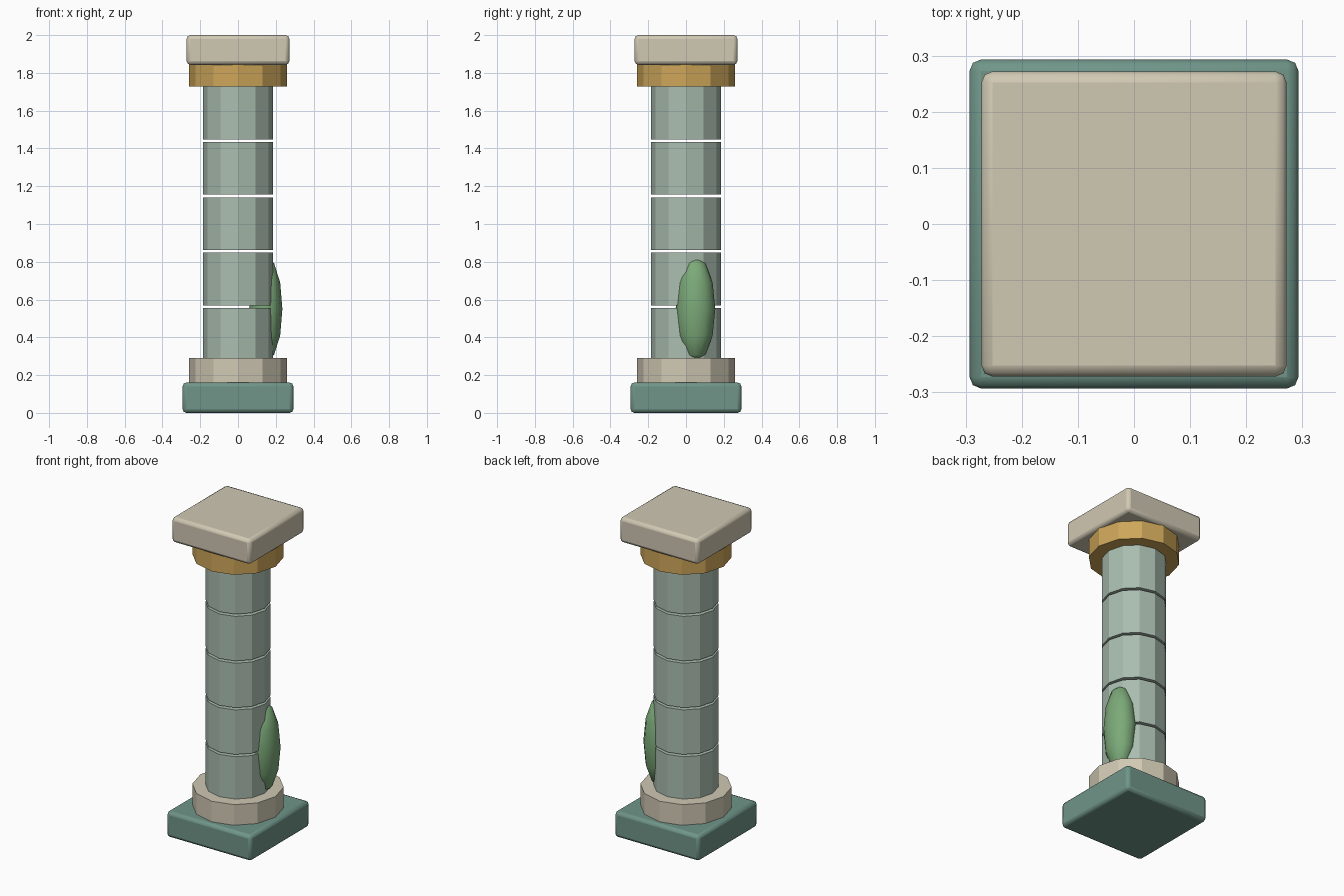
import bpy, math

if "Cube" in bpy.data.objects:
    bpy.data.objects.remove(bpy.data.objects["Cube"])


def material(name, rgb):
    m = bpy.data.materials.new(name)
    m.diffuse_color = (*rgb, 1)
    m.use_nodes = True
    m.node_tree.nodes["Principled BSDF"].inputs["Base Color"].default_value = m.diffuse_color
    return m


TEAL = material("teal_stone", (0.16, 0.30, 0.25))
CREAM = material("cream_stone", (0.63, 0.58, 0.45))
GOLD = material("gold", (0.61, 0.38, 0.10))
SAGE = material("sage_stone", (0.40, 0.51, 0.43))
GREEN = material("leaf_green", (0.20, 0.40, 0.19))


def finish(name, mat):
    ob = bpy.context.object
    ob.name = name
    ob.data.materials.append(mat)
    return ob


def slab(name, half, z0, z1, mat):
    """Square slab with softly rounded edges."""
    bpy.ops.mesh.primitive_cube_add(size=1, location=(0, 0, (z0 + z1) / 2))
    ob = finish(name, mat)
    ob.scale = (2 * half, 2 * half, z1 - z0)
    bpy.ops.object.transform_apply(location=False, rotation=False, scale=True)
    bevel = ob.modifiers.new("soft_edges", 'BEVEL')
    bevel.width = 0.02
    bevel.segments = 2
    bpy.ops.object.shade_smooth_by_angle(angle=math.radians(50))


def drum(name, radius, z0, z1, mat):
    """Flat-faced twelve-sided drum."""
    bpy.ops.mesh.primitive_cylinder_add(vertices=12, radius=radius, depth=z1 - z0,
                                        location=(0, 0, (z0 + z1) / 2))
    finish(name, mat)


# Base
slab("plinth", 0.293, 0.0, 0.161, TEAL)
drum("base_ring", 0.26, 0.161, 0.29, CREAM)

# Shaft: five separate drums with thin open gaps
for i in range(5):
    z = 0.276 + 0.293 * i
    drum(f"shaft_drum_{i + 1}", 0.185, z, z + 0.279, SAGE)

# Capital
drum("capital_ring", 0.26, 1.729, 1.845, GOLD)
slab("top_slab", 0.272, 1.843, 2.0, CREAM)

# Moss patch partly sunk into the right side of the shaft
bpy.ops.mesh.primitive_uv_sphere_add(segments=12, ring_count=6, radius=1,
                                     location=(0.147, 0.05, 0.55))
moss = finish("moss_patch", GREEN)
moss.scale = (0.088, 0.105, 0.28)
bpy.ops.object.transform_apply(location=False, rotation=False, scale=True)
bpy.ops.object.shade_smooth()
